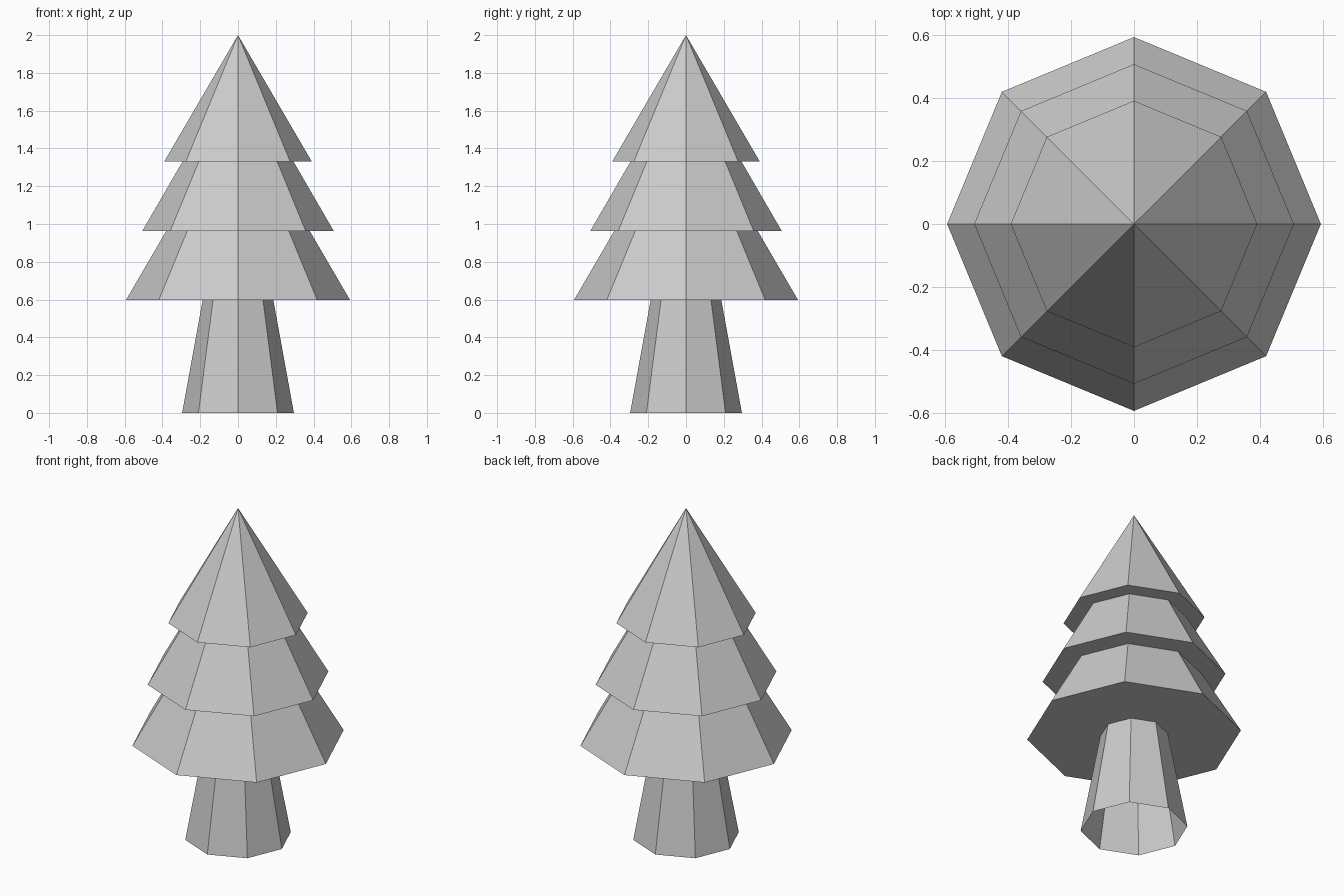
import bpy, bmesh
from math import cos, sin, tau

if "Cube" in bpy.data.objects:
    bpy.data.objects.remove(bpy.data.objects["Cube"])

SIDES = 8


def lathe(name, profile):
    """Revolve (radius, z) points, bottom to top, into a flat-shaded open shell."""
    bm = bmesh.new()
    rings = []
    for r, z in profile:
        if r == 0:
            rings.append([bm.verts.new((0, 0, z))] * SIDES)
        else:
            rings.append([bm.verts.new((r * cos(tau * i / SIDES), r * sin(tau * i / SIDES), z))
                          for i in range(SIDES)])
    for low, high in zip(rings, rings[1:]):
        for i in range(SIDES):
            j = (i + 1) % SIDES
            corners = [low[i], low[j], high[j], high[i]]
            bm.faces.new(list(dict.fromkeys(corners)))
    mesh = bpy.data.meshes.new(name)
    bm.to_mesh(mesh)
    bm.free()
    obj = bpy.data.objects.new(name, mesh)
    bpy.context.collection.objects.link(obj)
    return obj


# Tapered trunk, open at the base
lathe("trunk", [(0.296, 0), (0.187, 0.598)])

# Three stacked foliage tiers: flat underside ring, then sloping skirt
lathe("lower_foliage", [(0.187, 0.598), (0.593, 0.598), (0.38, 0.963)])
lathe("middle_foliage", [(0.38, 0.963), (0.507, 0.963), (0.294, 1.33)])
lathe("top_foliage", [(0.294, 1.33), (0.391, 1.33), (0, 2.0)])
